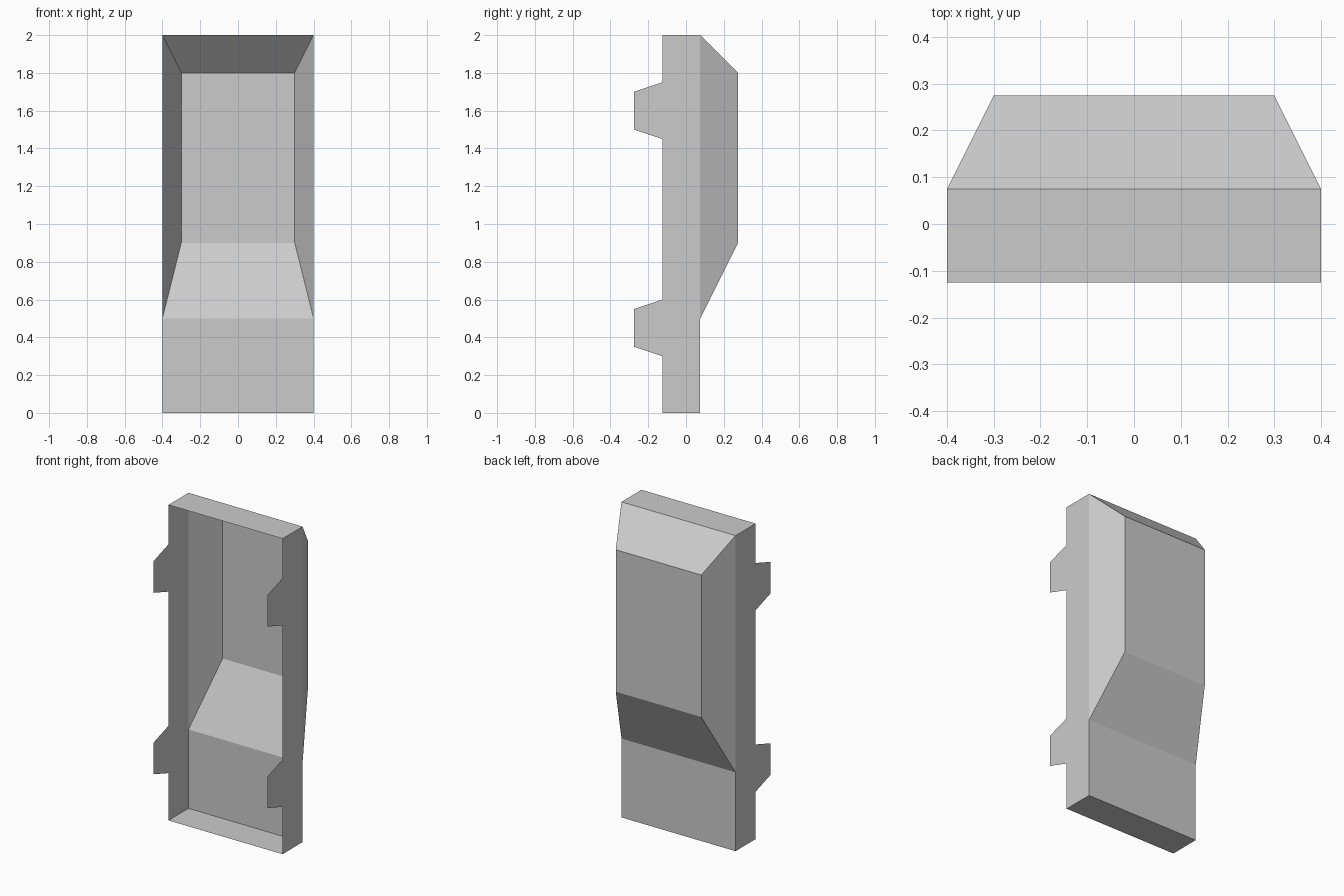
import bpy, bmesh
from mathutils import Matrix, Vector

if "Cube" in bpy.data.objects:
    bpy.data.objects.remove(bpy.data.objects["Cube"])


def add_object(name, bm):
    mesh = bpy.data.meshes.new(name)
    bm.to_mesh(mesh)
    bm.free()
    obj = bpy.data.objects.new(name, mesh)
    bpy.context.collection.objects.link(obj)
    return obj


# Open-fronted shell: a thin-walled box with its front face removed
bm = bmesh.new()
bmesh.ops.create_cube(bm, size=1, matrix=Matrix.Translation((0, -0.025, 1)) @ Matrix.Diagonal((0.8, 0.2, 2, 1)))
front = [f for f in bm.faces if f.normal.y < -0.9]
bmesh.ops.delete(bm, geom=front, context='FACES_ONLY')
bmesh.ops.bisect_plane(bm, geom=bm.verts[:] + bm.edges[:] + bm.faces[:],
                       plane_co=(0, 0, 0.5), plane_no=(0, 0, 1))

# Tapered bulge pulled out of the upper back panel
bm.normal_update()
upper = [f for f in bm.faces if f.normal.y > 0.9 and f.calc_center_median().z > 0.5]
bulge = bmesh.ops.extrude_discrete_faces(bm, faces=upper)['faces'][0]
for v in bulge.verts:
    v.co = Vector((v.co.x * 0.75, 0.275, 0.9 if v.co.z < 1 else 1.8))
bm.normal_update()
add_object("shell", bm)


# Flat mounting tabs continuing the side walls forward
def add_tab(name, z):
    bm = bmesh.new()
    profile = [(-0.125, -0.15), (-0.125, 0.15), (-0.275, 0.10), (-0.275, -0.10)]
    for side in (-1, 1):
        verts = [bm.verts.new((side * 0.4, y, z + dz)) for y, dz in profile]
        bm.faces.new(verts if side > 0 else verts[::-1])
    bm.normal_update()
    for f in bm.faces:
        if f.normal.x * f.calc_center_median().x < 0:
            f.normal_flip()
    add_object(name, bm)


add_tab("lower_tabs", 0.45)
add_tab("upper_tabs", 1.6)
